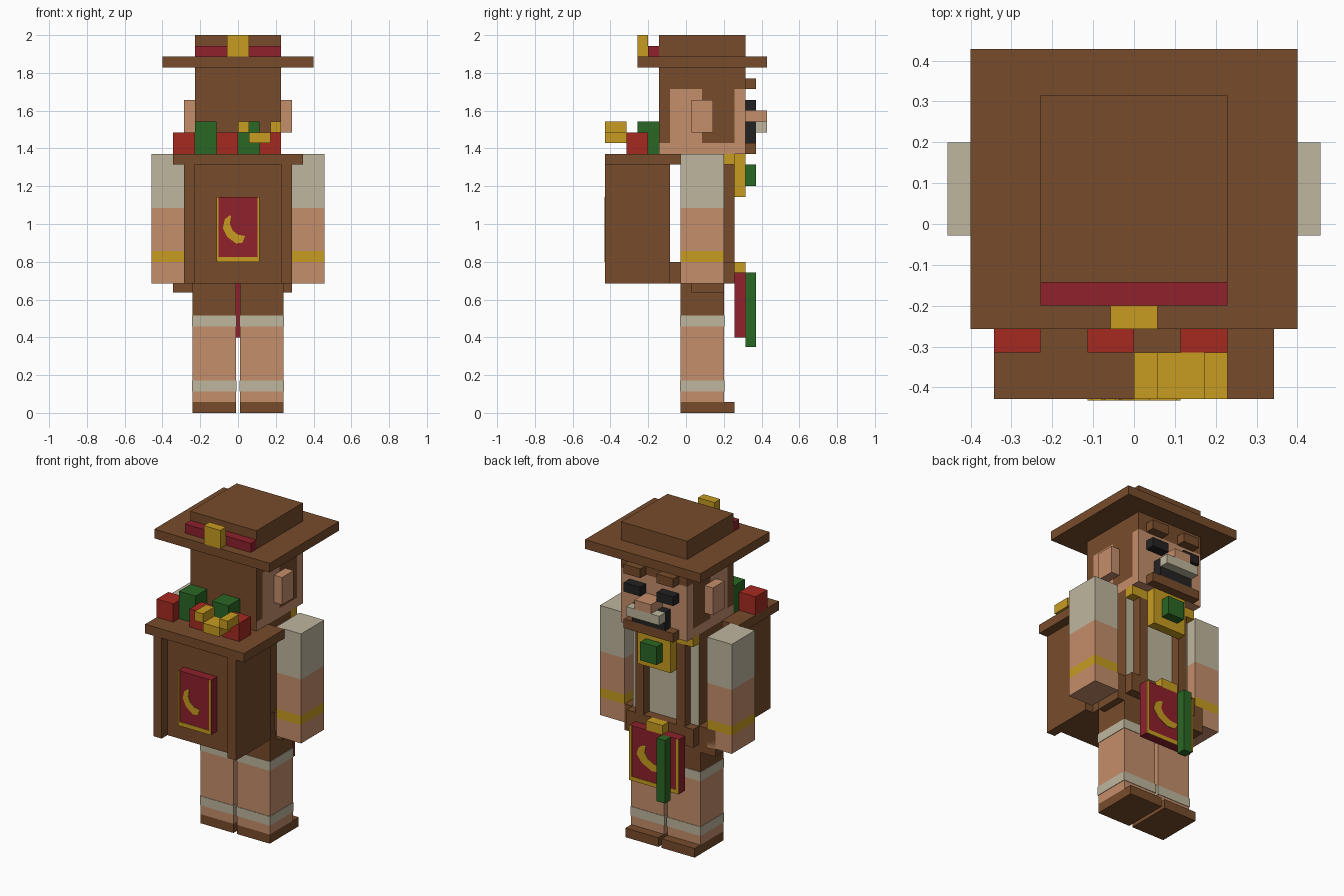
import bpy, bmesh
from mathutils import Vector

U = 2 / 35  # one block unit; the figure is 35 units tall

if "Cube" in bpy.data.objects:
    bpy.data.objects.remove(bpy.data.objects["Cube"], do_unlink=True)


def material(name, rgb):
    lin = [((c / 255 + 0.055) / 1.055) ** 2.4 for c in rgb]
    m = bpy.data.materials.new(name)
    m.use_nodes = True
    m.diffuse_color = (*lin, 1)
    m.node_tree.nodes["Principled BSDF"].inputs["Base Color"].default_value = (*lin, 1)
    return m


BROWN = material("brown leather", (119, 76, 43))
SKIN = material("skin", (197, 142, 107))
LINEN = material("linen", (191, 182, 158))
GOLD = material("gold", (199, 156, 33))
CRIMSON = material("crimson", (142, 33, 44))
RED = material("gem red", (166, 42, 33))
GREEN = material("gem green", (42, 103, 37))
BLACK = material("black", (36, 34, 34))


def finish(name, bm, mats):
    mesh = bpy.data.meshes.new(name)
    bmesh.ops.recalc_face_normals(bm, faces=bm.faces)
    bm.to_mesh(mesh)
    bm.free()
    for m in mats:
        mesh.materials.append(m)
    ob = bpy.data.objects.new(name, mesh)
    bpy.context.collection.objects.link(ob)
    return ob


def box(name, x, y, z, mats, cuts=(), rule=None):
    """Block between ranges in units; cuts are (axis, value), rule(centre, normal) picks a material."""
    mats = mats if isinstance(mats, list) else [mats]
    bm = bmesh.new()
    bmesh.ops.create_cube(bm, size=1)
    for v in bm.verts:
        v.co = [r[0] if c < 0 else r[1] for c, r in zip(v.co, (x, y, z))]
    for axis, value in cuts:
        n = Vector([float(i == axis) for i in range(3)])
        bmesh.ops.bisect_plane(bm, geom=bm.verts[:] + bm.edges[:] + bm.faces[:],
                               plane_co=n * value, plane_no=n)
    if rule:
        bm.normal_update()
        for f in bm.faces:
            f.material_index = rule(f.calc_center_median(), f.normal)
    bmesh.ops.scale(bm, vec=(U, U, U), verts=bm.verts)
    return finish(name, bm, mats)


def pair(name, x, *args, **kw):
    box("left_" + name, x, *args, **kw)
    box("right_" + name, (-x[1], -x[0]), *args, **kw)


# Legs, socks and shoes
pair("leg", (0.2, 4.2), (-0.5, 3.5), (1, 12), [SKIN, BROWN], cuts=[(2, 9)],
     rule=lambda c, n: int(c.z > 9))
pair("shoe", (0.2, 4.2), (-0.5, 4.5), (0, 1), BROWN)
for part, low in (("ankle_band", 2), ("knee_band", 8)):
    pair(part, (0.15, 4.25), (-0.55, 3.55), (low, low + 1), LINEN)

# Torso, vest and belt
box("torso", (-4, 4), (-0.5, 3.5), (12, 24), [BROWN, LINEN],
    rule=lambda c, n: int(n.y > 0.5))
pair("vest_lapel", (2, 3), (3.5, 4.5), (12, 23), BROWN)
box("belt", (-4.05, 4.05), (-1.5, 4.5), (12, 14), BROWN)
box("left_pouch", (4, 5), (0.5, 3.5), (11.15, 14), BROWN)
box("right_pouch", (-6, -4), (0.5, 3.5), (11.15, 14), BROWN)

# Arms with sleeves and bracelets
pair("arm", (5, 8), (-0.5, 3.5), (12, 24), [SKIN, GOLD, LINEN],
     cuts=[(2, 14), (2, 15), (2, 19)],
     rule=lambda c, n: 2 if c.z > 19 else int(14 < c.z < 15))


# Head with painted hair
def hair(c, n):
    if n.y < -0.5 or c.z > 30:
        return 1
    if abs(n.x) > 0.5 and c.z > 25:
        return int(c.y < -1.5 or 1.5 < c.y < 4.5)
    return 0


box("head", (-4, 4), (-2.5, 5.5), (24, 32), [SKIN, BROWN],
    cuts=[(1, -1.5), (1, 1.5), (1, 4.5), (2, 25), (2, 30)], rule=hair)
pair("ear", (4, 5), (0.5, 2.5), (26, 29), SKIN)
pair("eyebrow", (1, 3), (5.5, 6.5), (30, 31), BROWN)
pair("eye", (1, 3), (5.5, 6.5), (28, 29), BLACK)
box("nose", (-1, 1), (5.5, 7.5), (27, 28), SKIN)
box("mouth", (-2, 2), (5.5, 6.5), (25, 27), BLACK)
box("moustache", (-2, 2), (6.5, 7.5), (26, 27), LINEN)
box("beard", (-3, 3), (5.5, 6.5), (24, 25), BROWN)

# Hat
box("hat_brim", (-7, 7), (-4.5, 7.5), (32, 33), BROWN)
box("hat_crown", (-4, 4), (-2.5, 5.5), (33, 35), BROWN)
box("hat_band", (-4, 4), (-3.5, -2.5), (33, 34), CRIMSON)
box("hat_buckle", (-1, 1), (-4.5, -3.5), (33, 35), GOLD)

# Necklace
box("necklace", (-4, 4), (3.5, 4.5), (23, 24), GOLD)
box("pendant", (-2, 2), (4.5, 5.5), (20, 24), GOLD)
box("pendant_gem", (-1, 1), (5.5, 6.5), (21, 23), GREEN)

# Backpack
box("pack_body", (-5, 5), (-6.5, -1.5), (12, 23), BROWN)
pair("pack_post", (4, 5), (-7.5, -6.5), (12, 23), BROWN)
box("pack_lid", (-6, 6), (-7.5, -0.5), (23, 24), BROWN)

# Treasure on the lid
for i, x in enumerate((-6, -2, 2)):
    box(f"red_gem_{i + 1}", (x, x + 2), (-5.5, -3.5), (24, 26), RED)
for i, x in enumerate((-4, 0)):
    box(f"green_gem_{i + 1}", (x, x + 2), (-4.5, -2.5), (24, 27), GREEN)
box("gold_fruit_middle", (1, 3), (-7.5, -5.5), (25, 26), GOLD)
for i, x in enumerate((0, 3)):
    box(f"gold_fruit_tip_{i + 1}", (x, x + 1), (-7.5, -5.5), (26, 27), GOLD)

# Crescent outline on a panel running -1..1 across and 0..6 upwards
CRESCENT = [(-.4, 4.3), (-.62, 3.9), (-.7, 3.1), (-.5, 2.3), (-.1, 1.7), (.2, 1.75),
            (.33, 2.4), (0, 2.5), (-.25, 2.9), (-.38, 3.5), (-.32, 4.25)]


def banner(name, half, y, z, side):
    """Crimson panel with gold trim and crescent on the face turned to side."""
    box(name, (-half, half), y, (z, z + 6), CRIMSON)
    face = y[1] if side > 0 else y[0]
    skin = sorted((face, face + side * 0.06))
    edge = half * 0.1
    pair(name + "_trim", (half - edge, half), skin, (z, z + 6), GOLD)
    box(name + "_hem", (edge - half, half - edge), skin, (z, z + 0.45), GOLD)
    bm = bmesh.new()
    f = bm.faces.new([bm.verts.new((-side * cx * half * U, face * U, (z + cz) * U))
                      for cx, cz in CRESCENT])
    top = bmesh.ops.extrude_face_region(bm, geom=[f])["geom"]
    bmesh.ops.translate(bm, vec=(0, side * 0.06 * U, 0),
                        verts=[v for v in top if isinstance(v, bmesh.types.BMVert)])
    finish(name + "_crescent", bm, [GOLD])


# Banner on the pack, and the apron hanging from the belt
banner("pack_banner", 2, (-7.5, -6.5), 14, -1)
banner("apron", 3, (4.5, 5.5), 7, 1)
box("belt_buckle", (-1, 1), (4.5, 5.5), (13, 14), GOLD)
box("green_sash", (-2, -1), (5.5, 6.5), (6.1, 13), GREEN)
